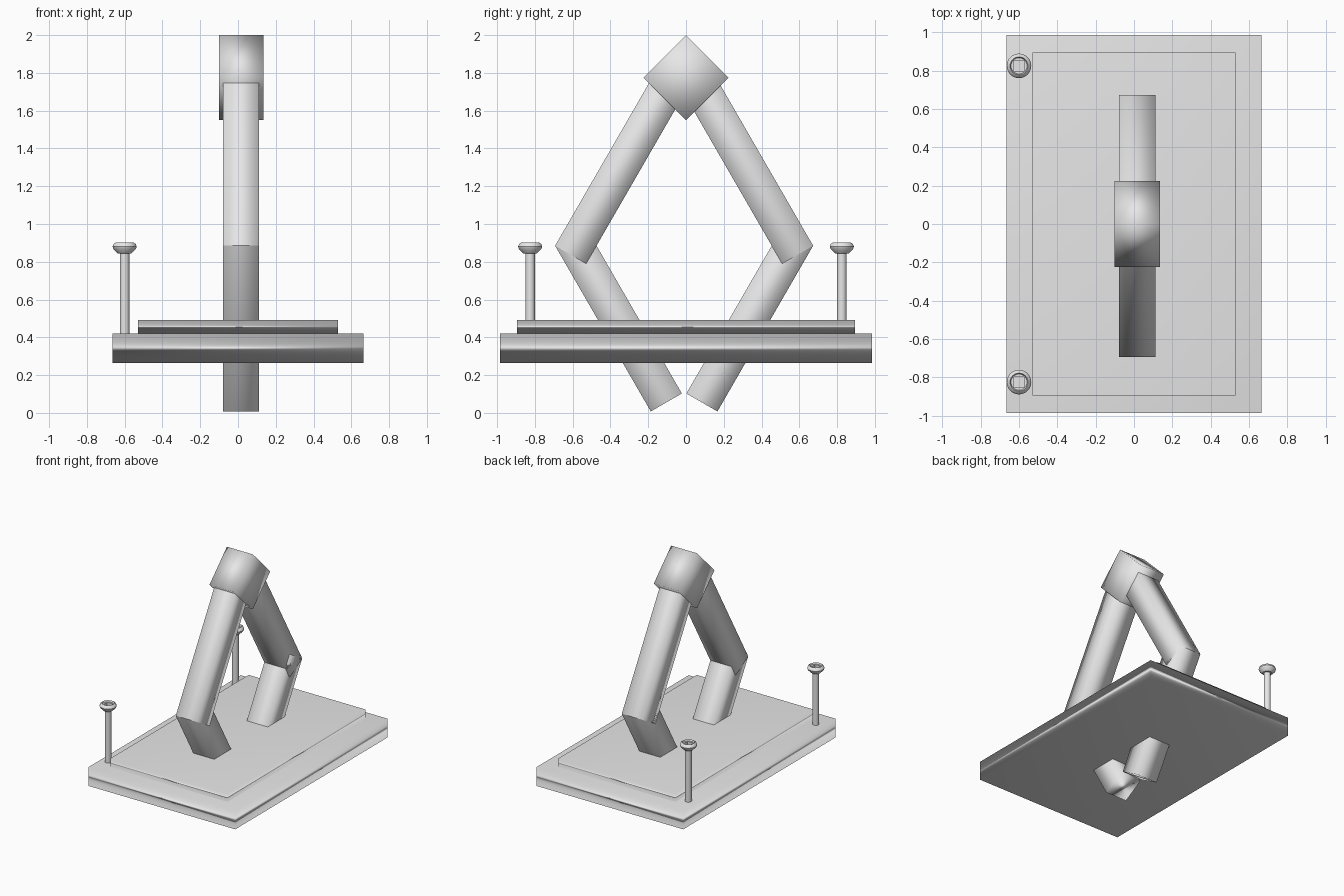
import bpy, bmesh
from math import sin, cos, pi, radians
from mathutils import Vector

default = bpy.data.objects.get("Cube")
if default:
    bpy.data.objects.remove(default, do_unlink=True)

gray = bpy.data.materials.new("light_gray")
gray.use_nodes = True
gray.diffuse_color = (0.8, 0.8, 0.8, 1)
gray.node_tree.nodes["Principled BSDF"].inputs["Base Color"].default_value = (0.8, 0.8, 0.8, 1)


def add_object(name, bm):
    mesh = bpy.data.meshes.new(name)
    bmesh.ops.recalc_face_normals(bm, faces=bm.faces)
    bm.to_mesh(mesh)
    bm.free()
    mesh.materials.append(gray)
    obj = bpy.data.objects.new(name, mesh)
    bpy.context.collection.objects.link(obj)
    return obj


def soft_box(name, center, size, tilt=0):
    """Box tilted about x, with soft shading weighted by face area."""
    bm = bmesh.new()
    bmesh.ops.create_cube(bm, size=1)
    bmesh.ops.scale(bm, vec=size, verts=bm.verts)
    obj = add_object(name, bm)
    obj.location = center
    obj.rotation_euler.x = tilt
    obj.data.shade_smooth()
    mod = obj.modifiers.new("soft_normals", "WEIGHTED_NORMAL")
    mod.mode = 'FACE_AREA'
    mod.weight = 50
    return obj


# Stacked plates
soft_box("base_plate", (0, 0, 0.342), (1.33, 1.97, 0.155))
soft_box("top_plate", (0, 0, 0.455), (1.06, 1.79, 0.075))

# Diamond block joining the two arms
soft_box("head_block", (0.017, 0, 1.775), (0.235, 0.318, 0.318), radians(45))

# Bent arms: an upper and a lower bar on each side
MID_Y, LENGTH, WIDTH = -0.01, 1.013, 0.19
LEAN = radians(30)
for side, label in ((-1, "front"), (1, "back")):
    for rise, part in ((1, "upper"), (-1, "lower")):
        along = Vector((0, -side * sin(LEAN), rise * cos(LEAN)))
        inward = Vector((0, -side * cos(LEAN), -rise * sin(LEAN)))
        if rise < 0:
            inward = Vector((0, -side * cos(LEAN), sin(LEAN)))
        knee = Vector((0.016, MID_Y + side * 0.683, 0.885))
        center = knee + along * LENGTH / 2 + inward * WIDTH / 2
        soft_box(f"{label}_{part}_arm", center, (WIDTH, WIDTH, LENGTH), side * rise * LEAN)


# Pins: turned shaft and flared head with a square socket
def pin(name, x, y, segments=32):
    # radius, height, whether the ring is square
    profile = [(0.025, 0.41, 0), (0.025, 0.845, 0), (0.037, 0.845, 0),
               (0.06, 0.868, 0), (0.064, 0.88, 0), (0.058, 0.895, 0),
               (0.047, 0.902, 0), (0.042, 0.89, 0), (0.027, 0.89, 1),
               (0.027, 0.855, 1)]
    bm = bmesh.new()
    rings = []
    for radius, z, square in profile:
        ring = []
        for i in range(segments):
            c, s = cos(2 * pi * i / segments), sin(2 * pi * i / segments)
            r = radius / max(abs(c), abs(s)) if square else radius
            ring.append(bm.verts.new((r * c, r * s, z)))
        rings.append(ring)
    for low, high in zip(rings, rings[1:]):
        for i in range(segments):
            j = (i + 1) % segments
            bm.faces.new((low[i], low[j], high[j], high[i]))
    bm.faces.new(rings[0])
    bm.faces.new(rings[-1])
    obj = add_object(name, bm)
    obj.location = (x, y, 0)
    bpy.ops.object.select_all(action='DESELECT')
    obj.select_set(True)
    bpy.context.view_layer.objects.active = obj
    bpy.ops.object.shade_smooth_by_angle(angle=radians(40))


pin("front_pin", -0.6, -0.825)
pin("back_pin", -0.6, 0.825)
